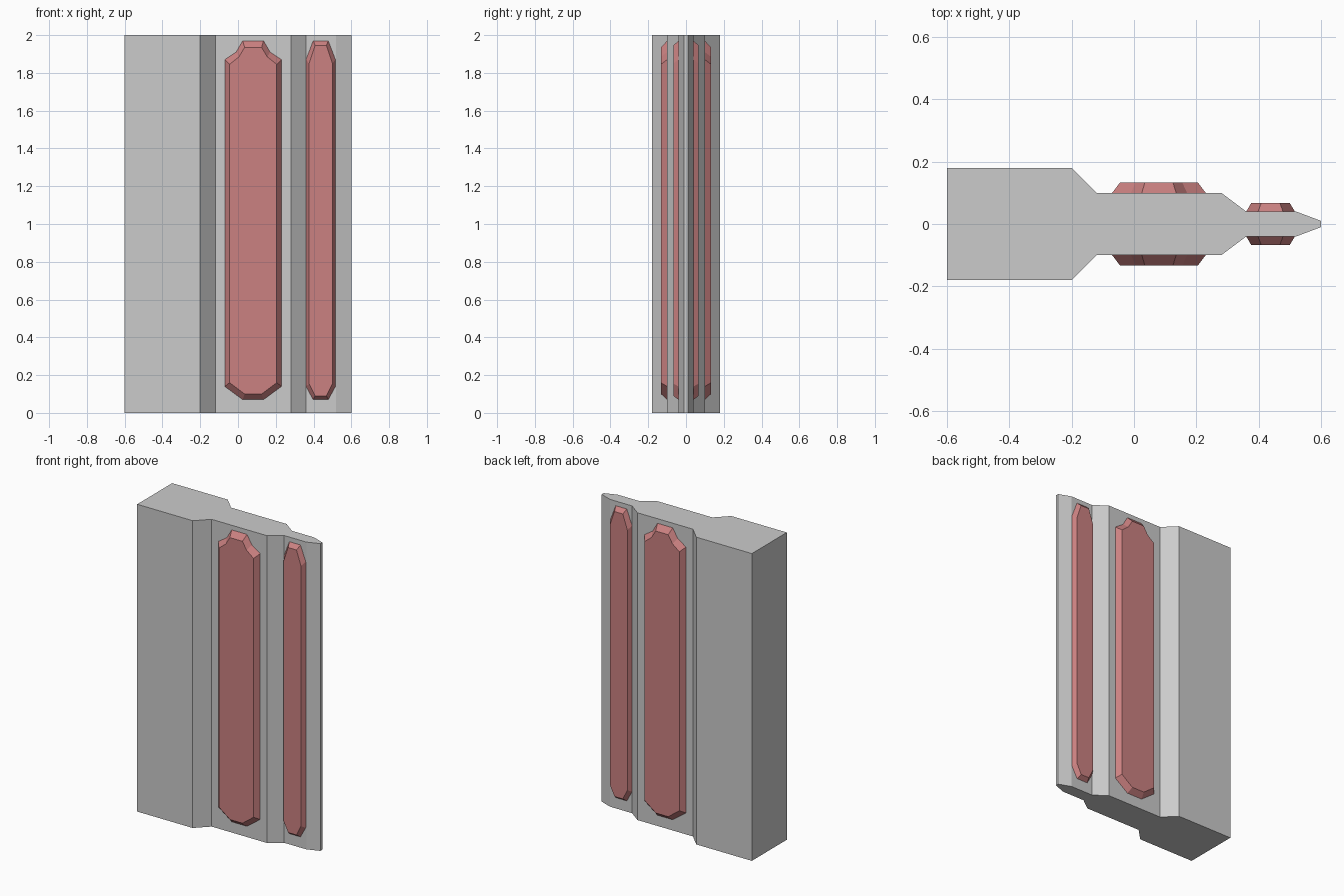
import bpy, bmesh

if "Cube" in bpy.data.objects:
    bpy.data.objects.remove(bpy.data.objects["Cube"])

red = bpy.data.materials.new("panel_red")
red.diffuse_color = (0.60, 0.22, 0.22, 1)
red.use_nodes = True
red.node_tree.nodes["Principled BSDF"].inputs["Base Color"].default_value = red.diffuse_color


def make_object(name, bm, mat=None):
    bmesh.ops.recalc_face_normals(bm, faces=bm.faces)
    me = bpy.data.meshes.new(name)
    bm.to_mesh(me)
    bm.free()
    ob = bpy.data.objects.new(name, me)
    bpy.context.collection.objects.link(ob)
    if mat:
        me.materials.append(mat)
    return ob


# Wall body: stepped, tapering plan extruded to full height
half = [(-0.6, 0.18), (-0.2, 0.18), (-0.12, 0.10), (0.28, 0.10),
        (0.36, 0.04), (0.52, 0.04), (0.6, 0.01)]
plan = half + [(x, -y) for x, y in reversed(half)]
bm = bmesh.new()
base = bm.faces.new([bm.verts.new((x, y, 0)) for x, y in plan])
ext = bmesh.ops.extrude_face_region(bm, geom=[base], use_keep_orig=True)
bmesh.ops.translate(bm, vec=(0, 0, 2),
                    verts=[g for g in ext["geom"] if isinstance(g, bmesh.types.BMVert)])
make_object("wall_body", bm)


# Raised panel: wide outline on the wall, smaller outline on the outer face
def panel(name, cx, y0, y1, outer, inner, side):
    bm = bmesh.new()
    rings = []
    for pts, y in ((outer, y0), (inner, y1)):
        full = pts + [(-x, z) for x, z in reversed(pts)]
        rings.append([bm.verts.new((cx + x, side * y, z)) for x, z in full])
    a, b = rings
    bm.faces.new(b)
    bm.faces.new(a[::-1])
    for i in range(len(a)):
        j = (i + 1) % len(a)
        bm.faces.new((a[i], a[j], b[j], b[i]))
    make_object(name, bm, red)


# Right half outlines from bottom to top, mirrored about the panel centre
wide_outer = [(0.055, 0.07), (0.15, 0.14), (0.15, 1.87), (0.09, 1.91), (0.055, 1.97)]
wide_inner = [(0.045, 0.10), (0.125, 0.16), (0.125, 1.845), (0.075, 1.885), (0.045, 1.935)]
slim_outer = [(0.04, 0.07), (0.078, 0.14), (0.078, 1.87), (0.04, 1.97)]
slim_inner = [(0.03, 0.09), (0.062, 0.155), (0.062, 1.85), (0.03, 1.945)]

for label, side in (("front", -1), ("back", 1)):
    panel("wide_panel_" + label, 0.08, 0.10, 0.133, wide_outer, wide_inner, side)
    panel("slim_panel_" + label, 0.438, 0.04, 0.067, slim_outer, slim_inner, side)
